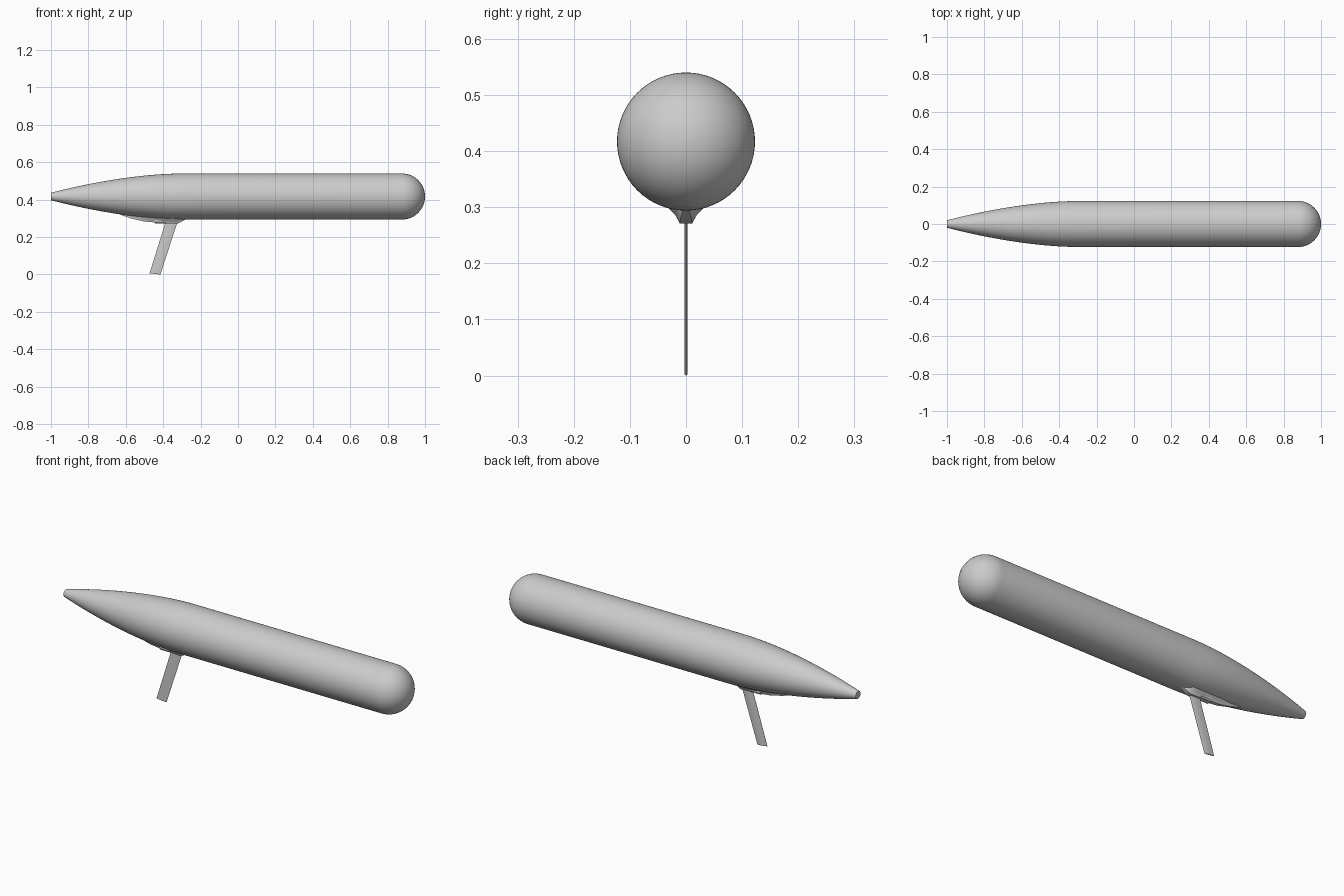
import bpy, bmesh, math

if "Cube" in bpy.data.objects:
    bpy.data.objects.remove(bpy.data.objects["Cube"])

grey = bpy.data.materials.new("plain_grey")
grey.use_nodes = True
grey.diffuse_color = (0.6, 0.6, 0.6, 1)
grey.node_tree.nodes["Principled BSDF"].inputs["Base Color"].default_value = (0.6, 0.6, 0.6, 1)

AXIS_Z, RADIUS = 0.417, 0.123


def loft(name, rings, angle):
    """Skin a closed solid through rings of points that share one point count."""
    bm = bmesh.new()
    loops = [[bm.verts.new(p) for p in ring] for ring in rings]
    n = len(loops[0])
    for a, b in zip(loops, loops[1:]):
        for i in range(n):
            j = (i + 1) % n
            bm.faces.new((a[i], a[j], b[j], b[i]))
    bm.faces.new(loops[0])
    bm.faces.new(loops[-1])
    bmesh.ops.recalc_face_normals(bm, faces=bm.faces)
    mesh = bpy.data.meshes.new(name)
    bm.to_mesh(mesh)
    bm.free()
    mesh.materials.append(grey)
    obj = bpy.data.objects.new(name, mesh)
    bpy.context.collection.objects.link(obj)
    bpy.ops.object.select_all(action='DESELECT')
    obj.select_set(True)
    bpy.context.view_layer.objects.active = obj
    bpy.ops.object.shade_smooth_by_angle(angle=math.radians(angle))
    return obj


def circle(x, r, z=AXIS_Z, n=64):
    return [(x, r * math.cos(t), z + r * math.sin(t))
            for t in (math.tau * i / n for i in range(n))]


# Hull: tapered tail, straight middle, hemispherical nose
TAIL_X, SHOULDER_X, TAIL_R = -1.0, -0.3, 0.02
profile = []
for i in range(17):
    s = i / 16
    profile.append((TAIL_X + (SHOULDER_X - TAIL_X) * s,
                    RADIUS - (RADIUS - TAIL_R) * (1 - s) ** 1.75))
nose_x = 1 - RADIUS
for i in range(17):
    t = math.pi / 2 * i / 16.2
    profile.append((nose_x + RADIUS * math.sin(t), RADIUS * math.cos(t)))
loft("hull", [circle(x, r) for x, r in profile], 40)

# Fairing under the hull: stations of x, keel height, half width
stations = [(-0.63, 0.32, 0.003), (-0.57, 0.299, 0.012), (-0.5, 0.283, 0.022),
            (-0.42, 0.276, 0.028), (-0.36, 0.272, 0.03), (-0.325, 0.271, 0.03),
            (-0.3, 0.283, 0.024), (-0.27, 0.302, 0.006)]
half = [(0.38, 0), (0.48, 0.2), (0.62, 0.4), (1, 0.75), (1.2, 1)]
section = half + [(-w, h) for w, h in reversed(half)]
loft("fin_fairing", [[(x, w * u, z + h * 0.035) for u, h in section]
                     for x, z, w in stations], 40)

# Small pivot housings on both sides of the fairing
for side, label in ((1, "left"), (-1, "right")):
    loft(label + "_pivot_housing",
         [[(x, side * y, z) for y, z in
           ((0, 0.274), (0.012, 0.274), (0.017, 0.281), (0.017, 0.3), (0, 0.3))]
          for x in (-0.445, -0.385)], 30)

# Swept thin fin with a lens-shaped section
lens = [(0, 0), (0.25, 0.0025), (0.6, 0.0025), (1, 0.0005),
        (1, -0.0005), (0.6, -0.0025), (0.25, -0.0025)]
fin_ends = [(-0.322, -0.386, 0.285, 0.285), (-0.415, -0.473, 0.0, 0.006)]
loft("fin", [[(lead + (trail - lead) * c, y, za + (zb - za) * c) for c, y in lens]
             for lead, trail, za, zb in fin_ends], 30)
